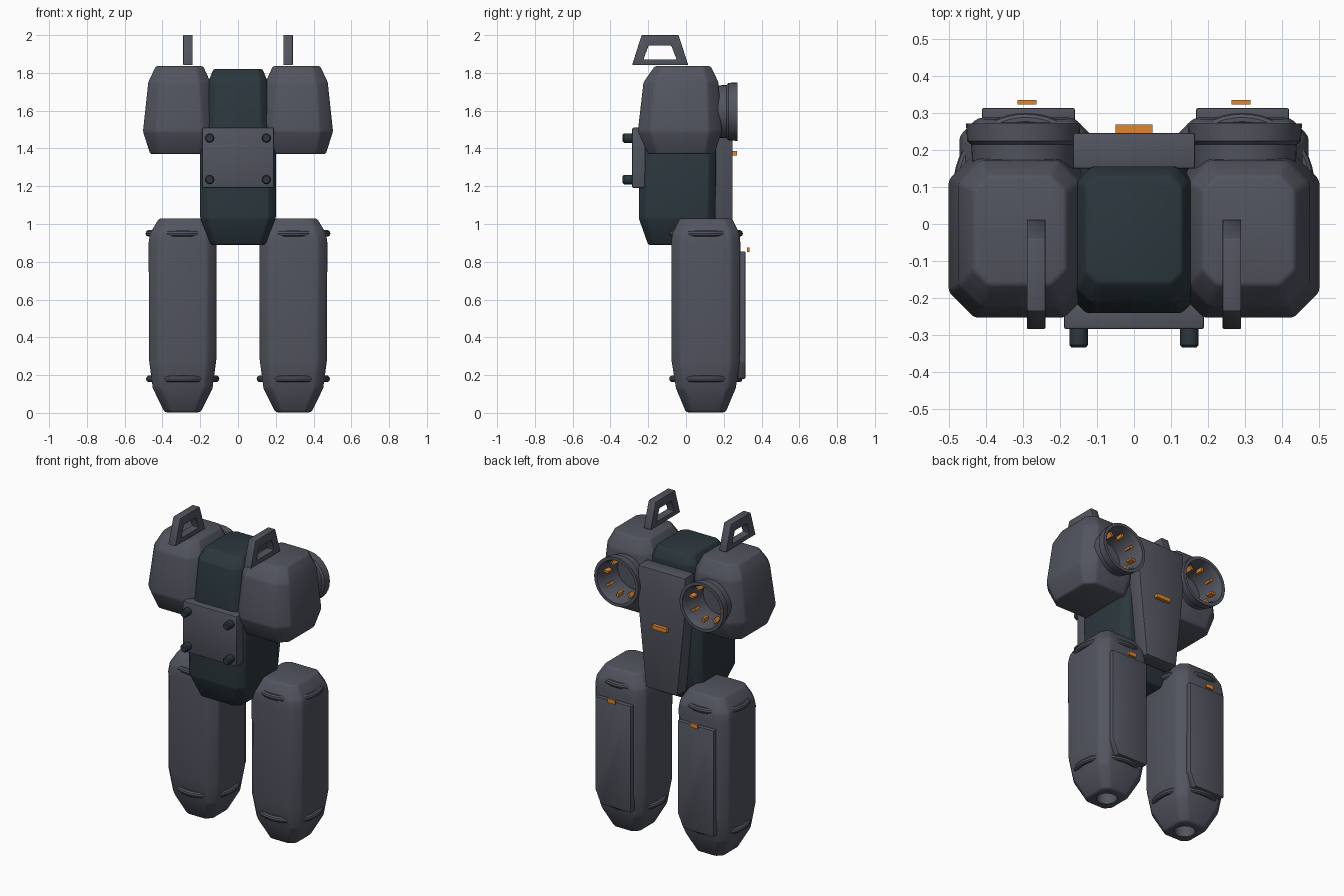
import bpy, bmesh, math
from mathutils import Matrix

if "Cube" in bpy.data.objects:
    bpy.data.objects.remove(bpy.data.objects["Cube"])


def material(name, rgb):
    m = bpy.data.materials.new(name)
    m.diffuse_color = (*rgb, 1)
    m.use_nodes = True
    m.node_tree.nodes["Principled BSDF"].inputs["Base Color"].default_value = m.diffuse_color
    return m


GREY = material("slate_grey", (0.085, 0.09, 0.115))
DARK = material("dark_teal", (0.024, 0.038, 0.047))
ORANGE = material("orange", (0.75, 0.24, 0.025))


def finish(bm, name, mat, bevel=0.0, angle=35):
    bmesh.ops.recalc_face_normals(bm, faces=bm.faces)
    me = bpy.data.meshes.new(name)
    bm.to_mesh(me)
    bm.free()
    ob = bpy.data.objects.new(name, me)
    bpy.context.collection.objects.link(ob)
    me.materials.append(mat)
    bpy.ops.object.select_all(action='DESELECT')
    ob.select_set(True)
    bpy.context.view_layer.objects.active = ob
    if bevel:
        mod = ob.modifiers.new("bevel", 'BEVEL')
        mod.width, mod.segments = bevel, 2
        mod.limit_method, mod.angle_limit = 'ANGLE', math.radians(20)
        bpy.ops.object.modifier_apply(modifier="bevel")
    bpy.ops.object.shade_smooth_by_angle(angle=math.radians(angle))
    return ob


def bridge(bm, rings, cap_start=True, cap_end=True):
    n = len(rings[0])
    for a, b in zip(rings, rings[1:]):
        for i in range(n):
            j = (i + 1) % n
            bm.faces.new((a[i], a[j], b[j], b[i]))
    if cap_start:
        bm.faces.new(rings[0])
    if cap_end:
        bm.faces.new(rings[-1])


def loft(name, mat, sections, bevel=0.0):
    """Stack of chamfered rectangles: (z, x0, x1, y0, y1, chamfer)."""
    bm = bmesh.new()
    rings = []
    for z, x0, x1, y0, y1, c in sections:
        pts = [(x0 + c, y0), (x1 - c, y0), (x1, y0 + c), (x1, y1 - c),
               (x1 - c, y1), (x0 + c, y1), (x0, y1 - c), (x0, y0 + c)]
        rings.append([bm.verts.new((x, y, z)) for x, y in pts])
    bridge(bm, rings)
    return finish(bm, name, mat, bevel)


def plate(name, mat, outline, y0, y1, bevel=0.0):
    """Outline in x, z extruded along y."""
    bm = bmesh.new()
    bridge(bm, [[bm.verts.new((x, y, z)) for x, z in outline] for y in (y0, y1)])
    return finish(bm, name, mat, bevel)


def box(name, mat, centre, size, rot=Matrix(), bevel=0.0):
    bm = bmesh.new()
    bmesh.ops.create_cube(bm, size=1, matrix=Matrix.Translation(centre) @ rot @ Matrix.Diagonal((*size, 1)))
    return finish(bm, name, mat, bevel)


def lathe(name, mat, profile, matrix, n=32, closed=False):
    """Profile of (radius, height) turned around local z."""
    bm = bmesh.new()
    rings = [[bm.verts.new((r * math.cos(t * math.tau / n), r * math.sin(t * math.tau / n), h))
              for t in range(n)] for r, h in profile]
    if closed:
        bridge(bm, rings + [rings[0]], False, False)
    else:
        bridge(bm, rings)
    bm.transform(matrix)
    return finish(bm, name, mat)


def cut(ob, cutter):
    cutter.hide_render = True
    mod = ob.modifiers.new("cut", 'BOOLEAN')
    mod.operation, mod.solver, mod.object = 'DIFFERENCE', 'EXACT', cutter
    bpy.context.view_layer.objects.active = ob
    bpy.ops.object.modifier_apply(modifier="cut")
    bpy.data.objects.remove(cutter)
    bpy.ops.object.select_all(action='DESELECT')
    ob.select_set(True)
    bpy.ops.object.shade_smooth_by_angle(angle=math.radians(35))


def along_y(x, y, z):
    return Matrix.Translation((x, y, z)) @ Matrix.Rotation(-math.pi / 2, 4, 'X')


# Central dark body
loft("core_body", DARK, [
    (0.89, -0.145, 0.145, -0.20, 0.11, 0.03),
    (1.03, -0.20, 0.20, -0.25, 0.155, 0.04),
    (1.37, -0.20, 0.20, -0.245, 0.16, 0.04),
    (1.55, -0.16, 0.16, -0.24, 0.16, 0.04),
    (1.76, -0.155, 0.155, -0.215, 0.155, 0.04),
    (1.82, -0.13, 0.13, -0.16, 0.13, 0.03)], 0.008)

# Front plate with four bolts
plate("front_plate", GREY, [(-0.19, 1.19), (0.19, 1.19), (0.19, 1.51), (-0.19, 1.51)],
      -0.285, -0.215, 0.008)
for x in (-0.15, 0.15):
    for z in (1.235, 1.455):
        lathe("plate_bolt", DARK, [(0.019, -0.335), (0.025, -0.328), (0.025, -0.27)],
              along_y(x, 0, z), 16)

# Tapered back plate with marker
plate("back_plate", GREY, [(-0.11, 0.97), (0.11, 0.97), (0.165, 1.5), (0.165, 1.73),
                           (-0.165, 1.73), (-0.165, 1.5)], 0.15, 0.247, 0.006)
box("back_marker", ORANGE, (0, 0.258, 1.375), (0.10, 0.022, 0.025))

for s in (-1, 1):
    # Shoulder pod
    def span(z, half, y0, y1, c, mid=0.31):
        return (z, s * mid - half, s * mid + half, y0, y1, c)

    pod = loft("shoulder_pod", GREY, [
        span(1.37, 0.155, -0.20, 0.15, 0.05),
        span(1.49, 0.193, -0.255, 0.19, 0.07),
        span(1.75, 0.165, -0.225, 0.172, 0.06),
        span(1.836, 0.125, -0.165, 0.13, 0.04)], 0.01)
    cut(pod, lathe("nozzle_cutter", GREY, [(0.127, 0.06), (0.127, 0.30)],
                   along_y(s * 0.30, 0, 1.595)))

    # Hollow nozzle on the pod with inner fins
    lathe("nozzle", GREY, [(0.09, 0.09), (0.115, 0.09), (0.122, 0.245), (0.135, 0.272),
                           (0.155, 0.272), (0.152, 0.225), (0.141, 0.215), (0.133, 0.07),
                           (0.09, 0.07)], along_y(s * 0.30, 0, 1.595), closed=True)
    lathe("nozzle_floor", GREY, [(0.11, 0.08), (0.11, 0.10)], along_y(s * 0.30, 0, 1.595))
    for i in range(8):
        a = i * math.tau / 8 + 0.2
        box("nozzle_fin", ORANGE,
            (s * 0.30 + 0.107 * math.cos(a), 0.205, 1.595 + 0.107 * math.sin(a)),
            (0.03, 0.045, 0.014), Matrix.Rotation(-a, 4, 'Y'))

    # Carry handle: trapezoid frame
    bm = bmesh.new()
    outer = [(-0.285, 1.842), (0.012, 1.842), (-0.04, 2.0), (-0.235, 2.0)]
    inner = [(-0.225, 1.872), (-0.05, 1.872), (-0.078, 1.945), (-0.198, 1.945)]
    x0, x1 = s * 0.265 - 0.025, s * 0.265 + 0.025
    r = [[bm.verts.new((x, y, z)) for y, z in o]
         for x, o in ((x0, outer), (x1, outer), (x1, inner), (x0, inner))]
    bridge(bm, r + [r[0]], False, False)
    finish(bm, "carry_handle", GREY, 0.003)

    # Long lower tank with a recessed bottom outlet
    def tank(z, half, c, hy=None):
        hy = hy or half
        return (z, s * 0.293 - half, s * 0.293 + half, 0.105 - hy, 0.105 + hy, c)

    leg = loft("lower_tank", GREY, [
        tank(0.003, 0.095, 0.035, 0.105), tank(0.13, 0.158, 0.045),
        tank(0.28, 0.178, 0.05, 0.182), tank(0.90, 0.18, 0.05, 0.183),
        tank(0.95, 0.173, 0.05, 0.178), tank(1.03, 0.125, 0.035, 0.138)], 0.012)
    cut(leg, lathe("outlet_cutter", GREY, [(0.06, -0.05), (0.06, 0.08)],
                   Matrix.Translation((s * 0.293, 0.105, 0)), 24))

    # Ring bands that show through each flat side of the tank
    for z, major in ((0.95, 0.178), (0.18, 0.176)):
        ring = [(major + 0.018 * math.cos(k * math.tau / 10), 0.018 * math.sin(k * math.tau / 10))
                for k in range(10)]
        lathe("tank_band", GREY, ring, Matrix.Translation((s * 0.293, 0.105, z)), 48, True)

    # Rear access panel with one cut corner, and its marker
    m = s * 0.29
    plate("tank_panel", GREY, [(m - 0.122, 0.18), (m + 0.09, 0.18), (m + 0.13, 0.27),
                               (m + 0.13, 0.855), (m - 0.122, 0.855)], 0.275, 0.314, 0.005)
    box("tank_marker", ORANGE, (m, 0.33, 0.863), (0.052, 0.012, 0.025))
